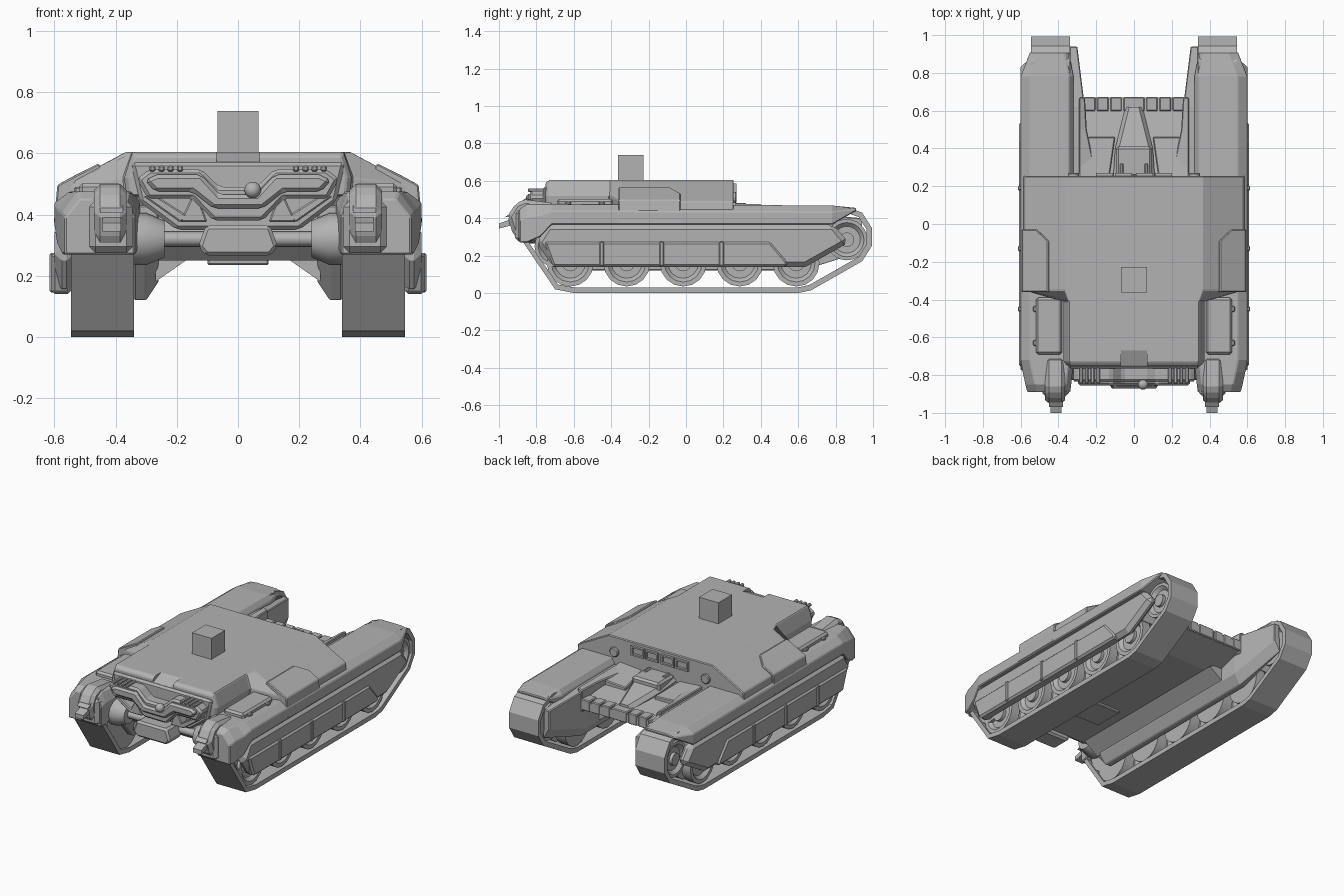
import bpy, bmesh
from math import sin, cos, pi, tau, radians

cube = bpy.data.objects.get("Cube")
if cube:
    bpy.data.objects.remove(cube, do_unlink=True)

grey = bpy.data.materials.new("plain grey")
grey.use_nodes = True
tone = (.45, .45, .45, 1)
grey.diffuse_color = tone
grey.node_tree.nodes["Principled BSDF"].inputs["Base Color"].default_value = tone

# Shared levels and widths
BELT_IN, BELT_OUT, BELT_MID = .34, .545, .44
GUARD_IN, SKIRT_OUT = .26, .6
SKIRT_LOW, SKIRT_TOP, FENDER_TOP = .14, .365, .475
BELLY, HULL_LOW, HULL_TOP = .25, .46, .605
HULL_FRONT, HULL_BACK, DECK_END = -.75, .255, .67
FINE, SOFT, WIDE = .005, .012, .025


def finish(name, bm, bevel=0, mirror=False, smooth=False):
    """Turn a bmesh into an object with optional mirror and bevel."""
    bmesh.ops.recalc_face_normals(bm, faces=bm.faces)
    mesh = bpy.data.meshes.new(name)
    bm.to_mesh(mesh)
    bm.free()
    mesh.materials.append(grey)
    ob = bpy.data.objects.new(name, mesh)
    bpy.context.collection.objects.link(ob)
    if mirror:
        ob.modifiers.new("mirror", "MIRROR").use_mirror_merge = False
    if bevel:
        edge = ob.modifiers.new("bevel", "BEVEL")
        edge.width, edge.segments, edge.limit_method = bevel, 1, "ANGLE"
        edge.angle_limit = radians(35)
    if smooth:
        bpy.ops.object.select_all(action="DESELECT")
        ob.select_set(True)
        bpy.context.view_layer.objects.active = ob
        bpy.ops.object.shade_smooth_by_angle(angle=radians(35))
    return ob


def loft(name, rings, bevel=0, mirror=True):
    """Skin a list of matching rings and cap both ends."""
    bm = bmesh.new()
    loops = [[bm.verts.new(point) for point in ring] for ring in rings]
    for a, b in zip(loops, loops[1:]):
        for i in range(len(a)):
            bm.faces.new((a[i - 1], a[i], b[i], b[i - 1]))
    bm.faces.new(loops[0])
    bm.faces.new(loops[-1])
    return finish(name, bm, bevel, mirror)


def along_y(name, sections, bevel=0, mirror=True):
    """Skin (y, outline) sections, each outline holding (x, z) points."""
    return loft(name, [[(x, y, z) for x, z in outline] for y, outline in sections], bevel, mirror)


def side_prism(name, outline, near, far, bevel=0, mirror=True):
    return loft(name, [[(x, y, z) for y, z in outline] for x in (near, far)], bevel, mirror)


def front_prism(name, outline, front, back, bevel=0, mirror=True):
    return along_y(name, [(front, outline), (back, outline)], bevel, mirror)


def box(name, centre, size, bevel=0, mirror=True):
    """Box from its centre and full size."""
    bm = bmesh.new()
    bmesh.ops.create_cube(bm, size=1)
    bmesh.ops.scale(bm, verts=bm.verts, vec=size)
    bmesh.ops.translate(bm, verts=bm.verts, vec=centre)
    return finish(name, bm, bevel, mirror)


def both(half):
    """Complete a half outline with its mirror image."""
    return half + [(-x, z) for x, z in reversed(half)]


def wheel(name, profile, y, z, sides=16):
    """Revolve (x, radius) points about an axle along x."""
    bm = bmesh.new()
    verts = [bm.verts.new((x, y, z + r)) for x, r in profile]
    edges = [bm.edges.new(pair) for pair in zip(verts, verts[1:])]
    bmesh.ops.spin(bm, geom=verts + edges, cent=(0, y, z), axis=(1, 0, 0), angle=tau, steps=sides)
    bmesh.ops.remove_doubles(bm, verts=bm.verts, dist=.0005)
    return finish(name, bm, mirror=True, smooth=True)


def tyre(radius):
    """Twin-rim wheel profile with a sunk disc and a hub."""
    rim, groove, hub = radius, radius * .65, radius * .35
    return [(.35, 0), (.35, rim), (.42, rim), (.43, groove), (.46, groove), (.47, rim),
            (.53, rim), (.53, groove + .02), (.51, groove), (.51, hub), (.53, hub), (.53, 0)]


# Track belts: flat underside, then an arc around the rear wheel
rear_y, rear_z, rear_r = .86, .3, .14
arc = [rear_y + rear_r * sin(a) for a in (pi / 5 * k for k in range(1, 6))]
path = [(-.87, .27), (-.7, .02), (-.6, 0), (.6, 0), (.67, .015)]
path += [(y, rear_z - (rear_r + .02) * cos(pi / 5 * k)) for k, y in enumerate(arc, 1)]
path += [(-.78, .4)]
bm = bmesh.new()
inner, outer = ([bm.verts.new((x, y, z)) for y, z in path] for x in (BELT_IN, BELT_OUT))
for i in range(len(path)):
    bm.faces.new((inner[i - 1], inner[i], outer[i], outer[i - 1]))
belt = finish("track_belt", bm, mirror=True)
thick = belt.modifiers.new("thickness", "SOLIDIFY")
thick.thickness, thick.offset = .03, -1

# Wheels
for i in range(5):
    wheel("road_wheel", tyre(.125), (i - 2) * .302 - .015, .16)
wheel("rear_wheel", tyre(.11), rear_y, rear_z - .015, 24)
wheel("front_wheel", tyre(.11), -.7, BELLY)
box("track_core", (BELT_MID - .01, 0, .3), (.18, 1.4, .16))

# Inner track guards, tapering towards the rear


def guard(inside, low, high):
    return [(inside, low + .06), (inside + .04, low), (BELT_IN, low), (BELT_IN, high), (inside, high)]


along_y("inner_guard", [(-.73, guard(GUARD_IN, BELLY, .43)), (-.62, guard(GUARD_IN, .12, .43)),
                        (.62, guard(GUARD_IN, .12, .43)), (.94, guard(.3, .22, .4))], FINE)

# Side skirts with raised lower panels and straps
side_prism("side_skirt", [(-.74, SKIRT_TOP), (.79, SKIRT_TOP), (.87, .27), (.64, SKIRT_LOW),
                          (-.71, SKIRT_LOW), (-.8, .27)], BELT_OUT - .01, SKIRT_OUT, WIDE)
side_prism("skirt_panel", [(-.76, .275), (.45, .275), (.54, .17), (.54, SKIRT_LOW),
                           (-.71, SKIRT_LOW)], BELT_OUT, SKIRT_OUT + .01, SOFT)
for i in range(3):
    box("skirt_strap", (SKIRT_OUT, i * .32 - .45, .21), (.03, .025, .13), FINE)


# Fenders: chamfered sections narrowing at both ends
def fender(inset, low, high):
    a, b, shoulder = .32 + inset / 2, SKIRT_OUT - inset, high - (high - low) / 3
    return [(a, low), (b, low), (b, shoulder), (b - .05, high), (a + WIDE, high), (a, shoulder)]


along_y("fender", [(-.89, fender(.035, .27, .45)), (-.85, fender(.025, .27, FENDER_TOP)),
                   (-.78, fender(.01, .3, FENDER_TOP)), (-.72, fender(0, SKIRT_TOP, FENDER_TOP)),
                   (.78, fender(0, SKIRT_TOP, .468)), (.91, fender(.05, .44, .455))], FINE)

# Front pod noses with lamps, and lockers behind them
nose_in, nose_out = .365, .47
side_prism("pod_nose", [(-.7, .48), (-.86, .5), (-.91, .48), (-.955, .41), (-.93, .33),
                        (-.89, .27), (-.8, .27)], nose_in, nose_out, .02)
box("pod_shoulder", (.415, -.86, .36), (.14, .11, .17), .02)
side_prism("lamp", [(-1, .345), (-1, .372), (-.92, .4), (-.92, SKIRT_TOP)], .383, .443)
side_prism("lamp_hood", [(-.97, .405), (-.9, .45), (-.9, .41)], nose_in + .01, nose_out - .02)
box("fender_locker", (.45, -.54, .48), (.14, .3, .045), SOFT)
for y in (-.63, -.45):
    box("locker_latch", (.52, y, .48), (.03, .03, .02), FINE)

# Lower hull and webs joining it to the guards
side_prism("lower_hull", [(-.74, .31), (-.68, BELLY), (.45, BELLY), (DECK_END, .32), (DECK_END, .37),
                          (BELLY, .43), (-.7, .43)], -GUARD_IN, GUARD_IN, mirror=False)
front_prism("hull_web", [(.17, BELLY), (GUARD_IN + .01, .18), (GUARD_IN + .01, .3)], -.66, .5)
box("belly_hatch", (0, -.35, BELLY), (.2, .2, .03), FINE, False)


# Upper hull: narrow in front, wide behind
def roof(bottom, shoulder, shoulder_z, top, top_z=HULL_TOP, low=HULL_LOW):
    return both([(bottom, low), (shoulder, shoulder_z), (top, top_z)])


narrow = roof(.365, .372, .52, .345)
broad = roof(.592, .58, .49, .365, low=.37)
deck = along_y("upper_hull", [(HULL_FRONT, roof(.35, .355, .52, .335, .59)), (HULL_FRONT + .02, narrow),
                              (-.41, narrow), (-.35, broad), (HULL_BACK, broad)], FINE, False)

# Notch in the front edge of the roof
notch = side_prism("notch_cutter", [(-.8, .55), (-.67, HULL_TOP), (-.67, .65), (-.8, .65)],
                   -.07, .07, mirror=False)
notch.hide_render = True
notch.hide_set(True)
cut = deck.modifiers.new("notch", "BOOLEAN")
cut.object, cut.solver = notch, "EXACT"


# Raised armour on the shoulders
def armour(reach):
    top = .5 + reach / 2
    return [(.56, .37), (.602, .37), (.59, .497), (.59 - reach, top), (.57 - reach, top - .03)]


along_y("shoulder_armour", [(-.36, armour(.135)), (-.09, armour(.135)), (-.03, armour(.07))], FINE)

# Front face: stacked outlines, each with a dip in the middle


def mask(dip, jaw, side, top, low, chin):
    """Half outline from the chin round to the dip, mirrored."""
    return both([(.08, chin), (.15, low), (side - .035, low), (side, (low + top * 2) / 3),
                 (side - .04, top), (.12, top), (.06, dip)])


front_prism("face_backing", both([(.2, .35), (.32, .44), (.35, .57)]), -.765, -.6, SOFT, False)
front_prism("face_mask", mask(.49, 0, .33, .548, .452, .38), -.835, -.74, SOFT, False)
front_prism("mask_brow", mask(.465, 0, .305, .53, .475, .42), -.855, -.8, SOFT, False)
front_prism("cheek", [(.265, HULL_LOW), (.31, HULL_LOW), (.19, .375), (.155, .39)], -.82, -.74, FINE)
front_prism("inner_cheek", [(.12, .43), (.15, HULL_LOW), (.19, .375), (.1, .375)], -.82, -.74, FINE)
for i in range(4):
    box("brow_tooth", (.19 + i * .03, -.8, .55), (.02, .09, .02), FINE)
bm = bmesh.new()
bmesh.ops.create_uvsphere(bm, u_segments=16, v_segments=10, radius=.027)
bmesh.ops.translate(bm, verts=bm.verts, vec=(.048, -.85, .48))
finish("camera_ball", bm, smooth=True)

# Bumper, cross bar and its collars
front_prism("bumper", both([(.105, .265), (.13, .295), (.105, SKIRT_TOP)]), -.87, -.74, SOFT, False)
wheel("cross_bar", [(0, .024), (GUARD_IN, .024)], -.74, .32, 12)
wheel("bar_collar", [(.24, 0), (.24, .06), (.3, .085), (BELT_IN, .085)], -.74, .32, 12)


# Rear deck: ridge, hatch, side panels, flares and lip
def ridge(half, top):
    return both([(half, .32), (half, top), (half - .02, top + WIDE)])


along_y("deck_ridge", [(BELLY, ridge(.11, .44)), (.4, ridge(.1, .42)), (.62, ridge(.045, .375))],
        mirror=False)
box("deck_hatch", (0, .33, .44), (.19, .16, .07), SOFT, False)
box("hatch_handle", (.065, .29, .475), (.02, .06, .015), FINE)


def panel(inside, low, high):
    return [(inside, low), (.29, low), (.29, high), (inside, high - SOFT)]


along_y("deck_side_panel", [(BELLY, panel(.13, .36, .455)), (HULL_LOW, panel(.1, .36, .43))], FINE)
along_y("deck_flare", [(BELLY, panel(.2, .3, .45)), (.5, panel(.25, .3, .45)),
                       (DECK_END, panel(GUARD_IN, .3, .45))], FINE)
for i in range(4):
    box("rear_lip", (.025 + i * .07, DECK_END - .035, .35), (.06, .075, .07), FINE)

# Vents and round ports on the back of the upper hull
for x in (.055, .155):
    for z in (.53, .58):
        box("vent_rail", (x, HULL_BACK, z), (.09, .03, .01))
    for side in (-1, 1):
        box("vent_post", (x + side * .04, HULL_BACK, .555), (.01, .03, .05))
wheel_port = bmesh.new()
bmesh.ops.create_cone(wheel_port, cap_ends=True, segments=16, radius1=.03, radius2=.03, depth=.03)
for v in wheel_port.verts:
    v.co = (.32 + v.co.x, HULL_BACK + v.co.z, .51 + v.co.y)
finish("rear_port", wheel_port, FINE, True)

# Sensor block on the roof
box("roof_block", (0, -.295, .67), (.135, .135, .137), mirror=False)
